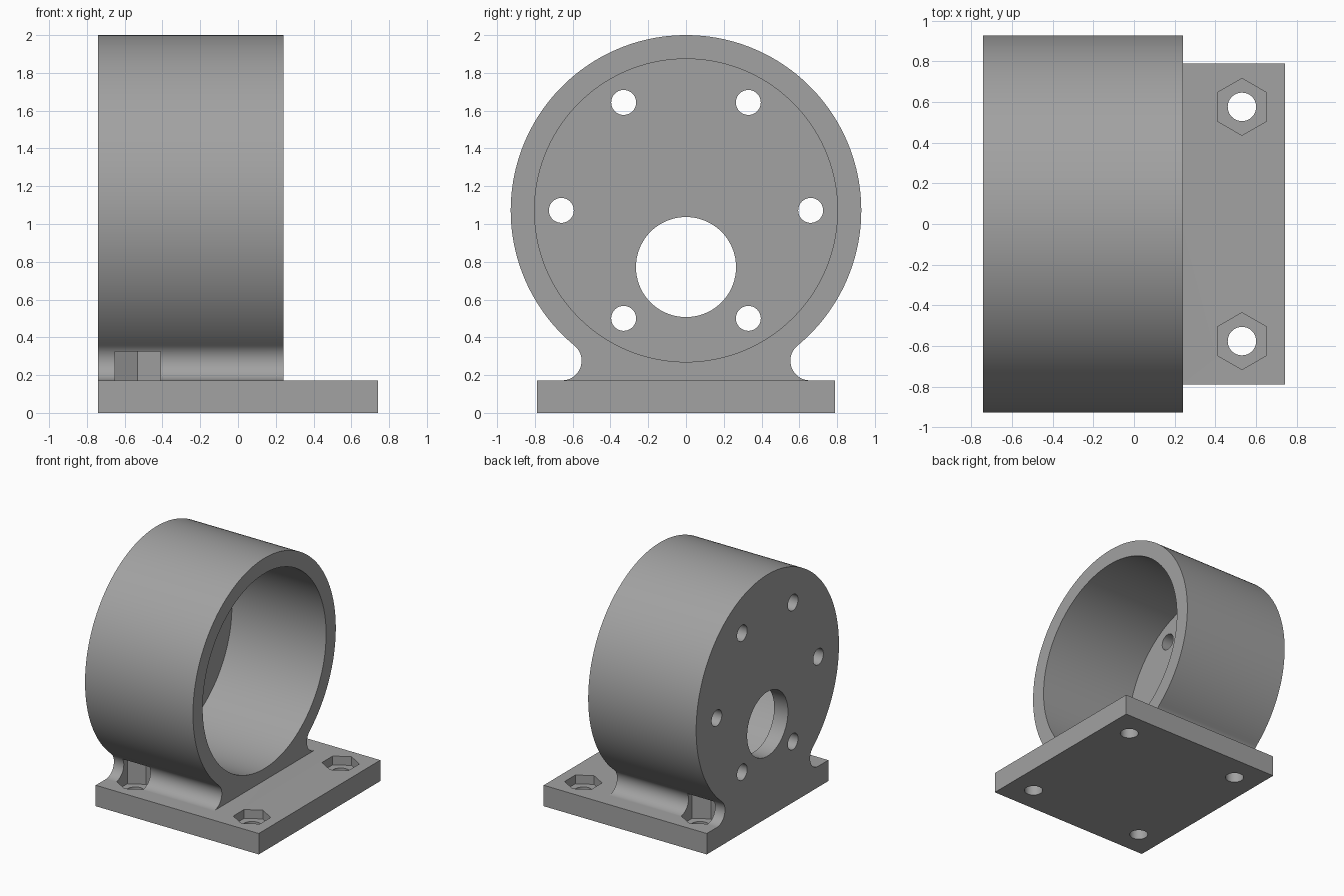
import bpy, bmesh, math
from mathutils import Matrix, Vector

if "Cube" in bpy.data.objects:
    bpy.data.objects.remove(bpy.data.objects["Cube"])

X0, X1, XR = -0.742, 0.742, 0.24      # back face, plate end, ring front
ZC, R, RI = 1.072, 0.928, 0.802       # ring centre height, outer and inner radius
PLATE, HALF_W = 0.172, 0.79           # plate thickness and half width
WALL = 0.125                          # back wall thickness
FR = 0.104                            # fillet radius

grey = bpy.data.materials.new("grey")
grey.diffuse_color = (0.36, 0.36, 0.36, 1)
grey.use_nodes = True
grey.node_tree.nodes["Principled BSDF"].inputs["Base Color"].default_value = grey.diffuse_color


def make_object(name, bm):
    bmesh.ops.recalc_face_normals(bm, faces=bm.faces)
    me = bpy.data.meshes.new(name)
    bm.to_mesh(me)
    bm.free()
    me.materials.append(grey)
    ob = bpy.data.objects.new(name, me)
    bpy.context.collection.objects.link(ob)
    return ob


def extrude_x(name, points, x0, x1):
    """Extrude a (y, z) outline along x."""
    bm = bmesh.new()
    face = bm.faces.new([bm.verts.new((x0, y, z)) for y, z in points])
    new = bmesh.ops.extrude_face_region(bm, geom=[face])["geom"]
    bmesh.ops.translate(bm, vec=(x1 - x0, 0, 0),
                        verts=[v for v in new if isinstance(v, bmesh.types.BMVert)])
    return make_object(name, bm)


def cylinder(name, axis, centre, radius, depth, sides):
    bm = bmesh.new()
    turn = Matrix.Rotation(math.pi / 2, 4, 'Y') if axis == 'X' else Matrix()
    bmesh.ops.create_cone(bm, cap_ends=True, segments=sides, radius1=radius,
                          radius2=radius, depth=depth,
                          matrix=Matrix.Translation(Vector(centre)) @ turn)
    return make_object(name, bm)


def arc(cy, cz, r, a0, a1, n):
    return [(cy + r * math.cos(a0 + (a1 - a0) * i / n),
             cz + r * math.sin(a0 + (a1 - a0) * i / n)) for i in range(n + 1)]


# Outline: plate edge, concave fillet, big round, then the mirrored fillet
fz = PLATE + FR
fy = math.sqrt((R + FR) ** 2 - (ZC - fz) ** 2)
touch = math.atan2(fz - ZC, fy)       # direction from ring centre to fillet centre
fillet = arc(fy, fz, FR, 1.5 * math.pi, touch + math.pi, 24)
ring = arc(0, ZC, R, touch, math.pi - touch, 144)[1:-1]
right = [(HALF_W, 0), (HALF_W, PLATE)] + fillet
left = [(-y, z) for y, z in reversed(right)]
mount = extrude_x("motor_mount", right + ring + left, X0, X1)

# Cutters: space above the plate front, ring bore, shaft opening, holes
cutters = [
    extrude_x("front_clearance", [(-1.2, PLATE), (1.2, PLATE), (1.2, 2.2), (-1.2, 2.2)], XR, 1.0),
    cylinder("bore", 'X', (X0 + WALL + 0.75, 0, ZC), RI, 1.5, 144),
    cylinder("shaft_opening", 'X', (X0, 0, 0.772), 0.265, 0.4, 72),
]
for i in range(6):
    a = i * math.pi / 3
    cutters.append(cylinder("wall_hole", 'X',
                            (X0, 0.66 * math.cos(a), ZC + 0.66 * math.sin(a)), 0.066, 0.4, 40))
for sx in (-1, 1):
    for sy in (-1, 1):
        x, y = sx * 0.531, sy * 0.576
        cutters.append(cylinder("nut_pocket", 'Z', (x, y, 0.2125), 0.14, 0.225, 6))
        cutters.append(cylinder("plate_hole", 'Z', (x, y, 0.05), 0.07, 0.2, 40))

bpy.context.view_layer.objects.active = mount
mount.select_set(True)
for c in cutters:
    mod = mount.modifiers.new(c.name, 'BOOLEAN')
    mod.operation, mod.solver, mod.object = 'DIFFERENCE', 'EXACT', c
    bpy.ops.object.modifier_apply(modifier=mod.name)
    bpy.data.objects.remove(c, do_unlink=True)

bpy.ops.object.shade_smooth_by_angle(angle=math.radians(25))
